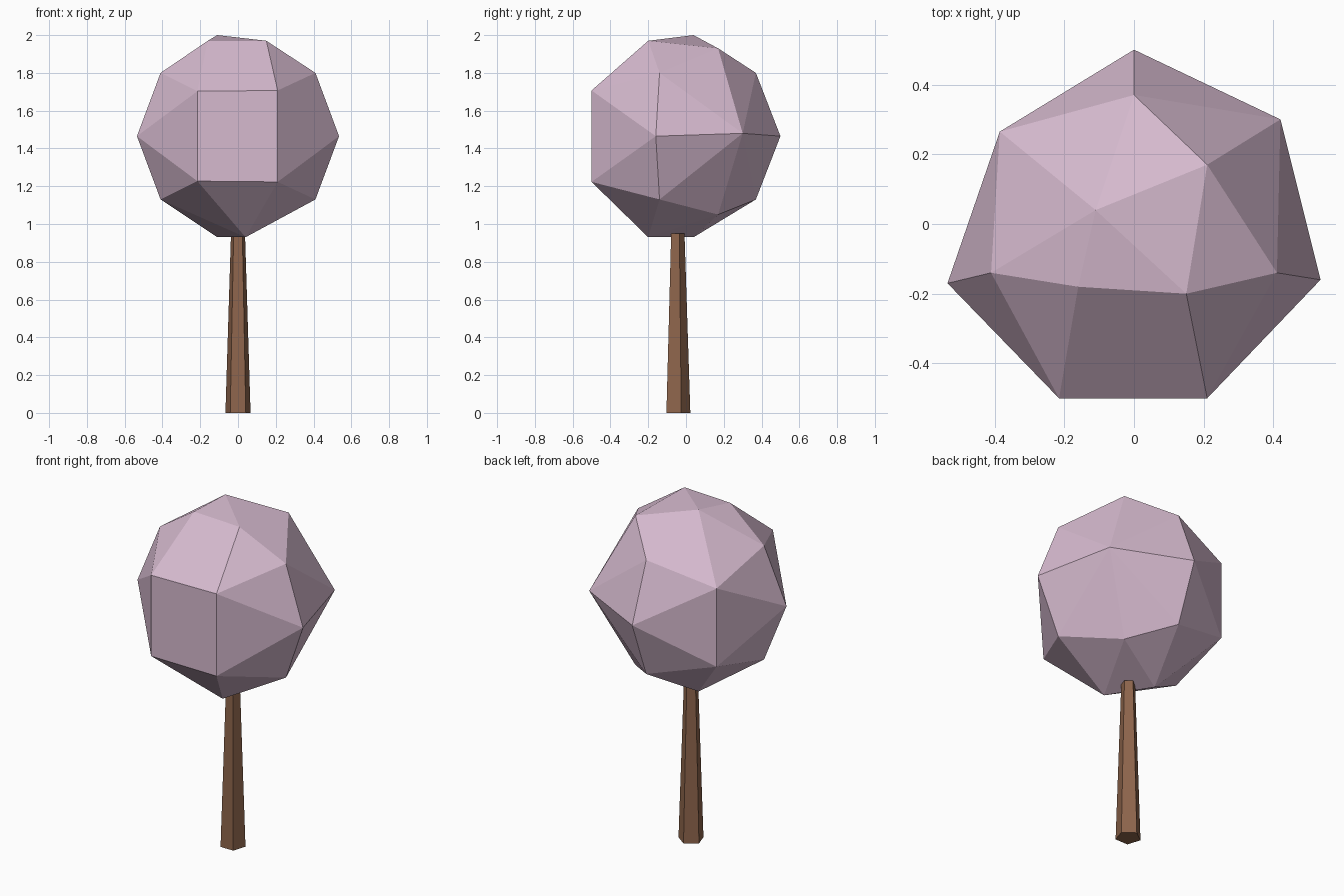
import bpy, bmesh, math
from mathutils import Vector

if "Cube" in bpy.data.objects:
    bpy.data.objects.remove(bpy.data.objects["Cube"])


def material(name, rgb):
    m = bpy.data.materials.new(name)
    m.diffuse_color = (*rgb, 1)
    m.use_nodes = True
    m.node_tree.nodes["Principled BSDF"].inputs["Base Color"].default_value = m.diffuse_color
    return m


def add_object(name, bm, mat):
    bmesh.ops.recalc_face_normals(bm, faces=bm.faces[:])
    mesh = bpy.data.meshes.new(name)
    bm.to_mesh(mesh)
    bm.free()
    mesh.materials.append(mat)
    obj = bpy.data.objects.new(name, mesh)
    bpy.context.collection.objects.link(obj)


# Trunk: tapered pentagonal column with a flat side to the front
bm = bmesh.new()
rings = []
for z, r in ((0, 0.07), (0.95, 0.039)):
    rings.append([bm.verts.new((r * math.cos(a), -0.047 + r * math.sin(a), z))
                  for a in (math.pi / 2 + i * math.tau / 5 for i in range(5))])
for i in range(5):
    j = (i + 1) % 5
    bm.faces.new((rings[0][i], rings[0][j], rings[1][j], rings[1][i]))
for ring in rings:
    bm.faces.new(ring)
add_object("trunk", bm, material("brown bark", (0.27, 0.13, 0.072)))

# Crown: faceted hull of a few corner points around the middle height
MID = 1.465
points = [(-0.11, 0.04, 2.0), (0.15, -0.2, 1.97), (0.21, 0.17, 1.93), (-0.16, -0.18, 1.97),
          (0, 0.5, MID), (0.42, 0.3, 1.48), (0.535, -0.16, MID), (-0.535, -0.17, MID),
          (0.04, -0.2, 0.93), (-0.11, 0.04, 0.93), (0.21, 0.17, 1.05)]
# corners that repeat above and below the middle
for x, y, h in ((0.41, -0.14, 0.335), (-0.41, -0.14, 0.335), (0, 0.37, 0.335),
                (0.21, -0.5, 0.242), (-0.215, -0.5, 0.238), (-0.385, 0.265, 0.23)):
    points += [(x, y, MID + h), (x, y, MID - h)]
bm = bmesh.new()
for p in points:
    bm.verts.new(Vector(p))
bmesh.ops.convex_hull(bm, input=bm.verts[:])
bmesh.ops.dissolve_limit(bm, angle_limit=math.radians(4), verts=bm.verts[:], edges=bm.edges[:])
add_object("crown", bm, material("blossom pink", (0.67, 0.49, 0.62)))
